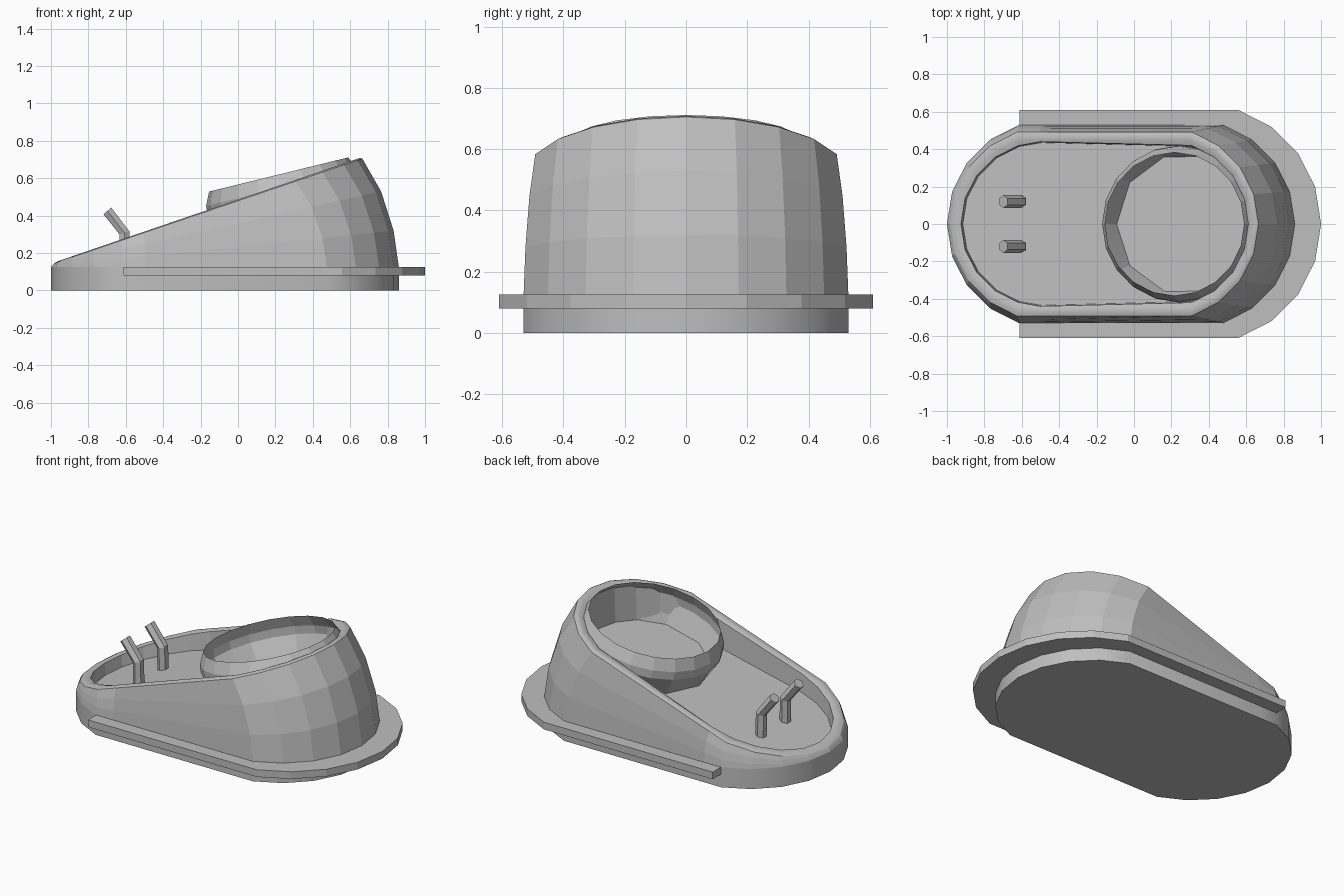
import bpy, bmesh, math
from math import sin, cos, pi, radians
from mathutils import Matrix, Vector

cube = bpy.data.objects.get("Cube")
if cube:
    bpy.data.objects.remove(cube)

grey = bpy.data.materials.new("plain_grey")
grey.use_nodes = True
grey.diffuse_color = (0.52, 0.52, 0.52, 1)
bsdf = next(n for n in grey.node_tree.nodes if n.type == 'BSDF_PRINCIPLED')
bsdf.inputs["Base Color"].default_value = (0.52, 0.52, 0.52, 1)
bsdf.inputs["Roughness"].default_value = 0.7


def loft(name, rings, cap_start=True, cap_end=True, smooth=None):
    """Skin a list of equal-length closed rings."""
    bm = bmesh.new()
    loops = [[bm.verts.new(p) for p in ring] for ring in rings]
    n = len(loops[0])
    for a, b in zip(loops, loops[1:]):
        for i in range(n):
            j = (i + 1) % n
            bm.faces.new((a[i], a[j], b[j], b[i]))
    if cap_start:
        bm.faces.new(loops[0][::-1])
    if cap_end:
        bm.faces.new(loops[-1])
    bmesh.ops.recalc_face_normals(bm, faces=bm.faces)
    mesh = bpy.data.meshes.new(name)
    bm.to_mesh(mesh)
    bm.free()
    mesh.materials.append(grey)
    obj = bpy.data.objects.new(name, mesh)
    bpy.context.collection.objects.link(obj)
    if smooth:
        bpy.ops.object.select_all(action='DESELECT')
        obj.select_set(True)
        bpy.context.view_layer.objects.active = obj
        bpy.ops.object.shade_smooth_by_angle(angle=radians(smooth))
    return obj


def round_end(tip, half_width, s):
    """Circular arc of eight steps, s = 1 at the heel and -1 at the toe."""
    r = half_width / sin(radians(72))
    return [(tip + s * r * (cos(a) - 1), s * r * sin(a))
            for a in (radians(18 * k) for k in range(-4, 5))]


def outline(toe, heel, half_width, z_toe, z_heel, toe_width=None):
    """Oval ring on a plane that climbs from toe to heel."""
    slope = (z_heel - z_toe) / (heel - toe)
    w = toe_width or half_width
    toe_arc = round_end(toe, w * sin(radians(72)) if toe_width else w, -1)
    shoulder = toe_arc[0][0] + .12
    ring = (round_end(heel, half_width, 1) + [(shoulder, w)]
            + toe_arc + [(shoulder, -w)])
    return [(x, y, z_toe + slope * (x - toe)) for x, y in ring]


# Straight-walled base
loft("base", [outline(-1, .86, .53, z, z) for z in (0, .125)],
     cap_end=False, smooth=30)

# Sloping shell wall that leans in as it rises
crest = outline(-.982, .665, .492, .146, .705)
loft("shell", [
    outline(-1, .86, .53, .125, .125),
    outline(-.996, .832, .524, .13, .32),
    outline(-.99, .765, .511, .138, .53),
    crest], cap_start=False, cap_end=False)

# Rounded rim rolling over into the recess
inner_edge = outline(-.925, .612, .42, .163, .685, toe_width=.44)
loft("rim", [
    crest,
    outline(-.965, .652, .475, .156, .709),
    outline(-.945, .632, .45, .163, .702),
    inner_edge], cap_start=False, cap_end=False, smooth=60)

# Recess wall and sloping floor
loft("recess", [inner_edge, outline(-.915, .605, .415, .093, .465, toe_width=.435)],
     cap_start=False)

# Flange around the heel, cut straight at the toe side
flange = round_end(1, .61, 1) + [(-.612, .61), (-.612, -.61)]
loft("flange", [[(x, y, z) for x, y in flange] for z in (.08, .125)])

# Open tilted collar, a thin bulging sleeve with a ten-sided foot
tilt = Matrix.Translation((.217, 0, .62)) @ Matrix.Rotation(radians(-13.8), 4, 'Y')
profile = [(.377, -.245, cos(pi / 10)), (.42, -.12, 1), (.416, -.07, 1), (.383, 0, 1)]
collar = []
for r, h, odd in profile:
    radii = [r * (odd if i % 2 else 1) for i in range(20)]
    collar.append([tilt @ Vector((q * cos(pi * i / 10), q * sin(pi * i / 10), h))
                   for i, q in enumerate(radii)])
loft("collar", collar, cap_start=False, cap_end=False, smooth=15)

# Pair of bent hexagonal pegs: (x, z) path with in-plane half widths
path = [(-.603, .14, .028, 0), (-.607, .308, .026, .009), (-.698, .425, .021, .018)]
for side, y0 in (("left", .12), ("right", -.12)):
    pegs = [[(x + u * cos(pi * (k + .5) / 3) * 1.15,
              y0 + .035 * sin(pi * (k + .5) / 3),
              z + w * cos(pi * (k + .5) / 3) * 1.15) for k in range(6)]
            for x, z, u, w in path]
    loft(side + "_peg", pegs)
